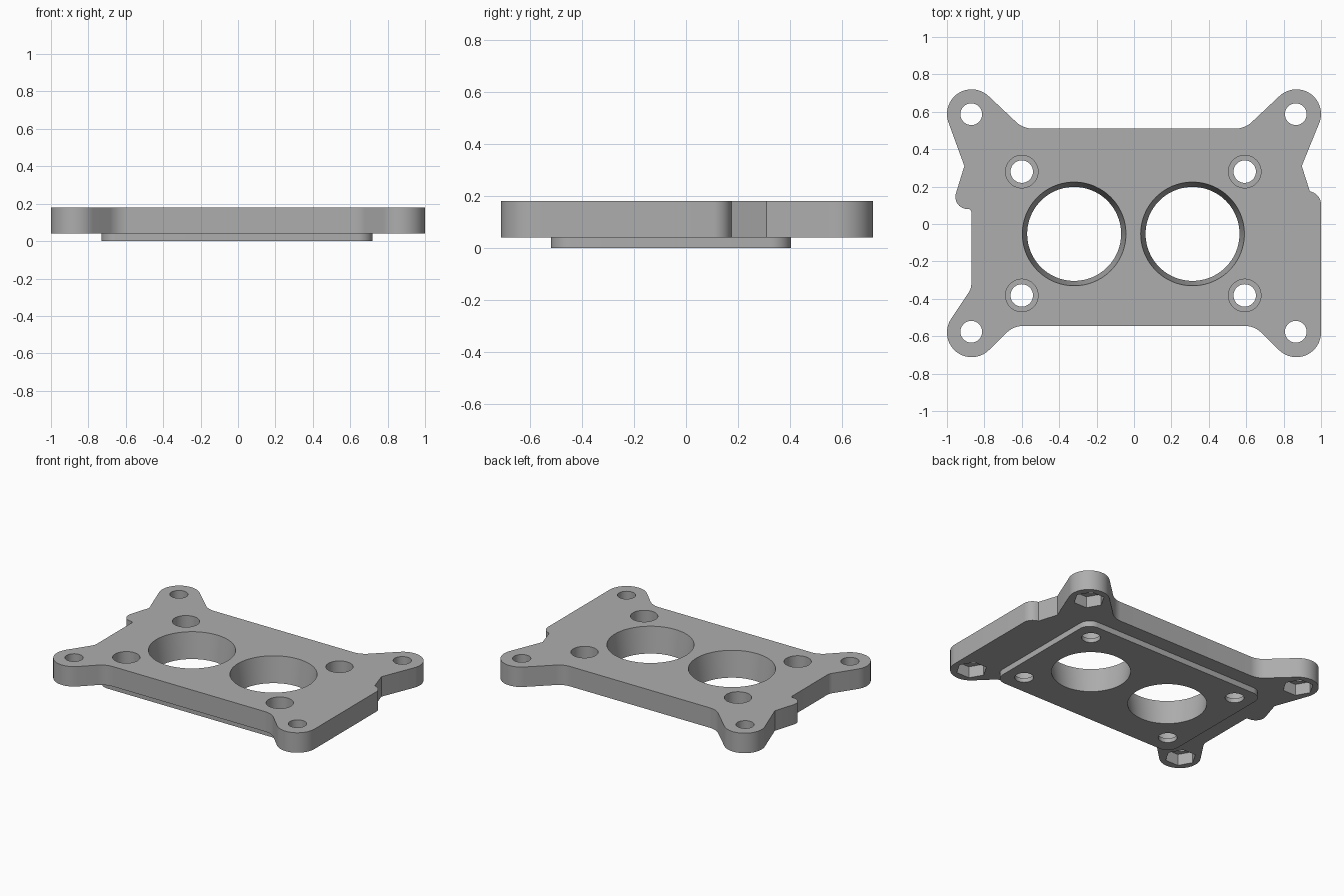
import bpy, bmesh, math
from mathutils import Vector

if "Cube" in bpy.data.objects:
    bpy.data.objects.remove(bpy.data.objects["Cube"])

metal = bpy.data.materials.new("grey metal")
metal.diffuse_color = (0.42, 0.42, 0.42, 1)
metal.use_nodes = True
metal.node_tree.nodes["Principled BSDF"].inputs["Base Color"].default_value = metal.diffuse_color


def arc(cx, cy, r, a0, a1, n=20):
    """Points along an arc, angles in degrees."""
    return [Vector((cx + r * math.cos(math.radians(a0 + (a1 - a0) * i / n)),
                    cy + r * math.sin(math.radians(a0 + (a1 - a0) * i / n))))
            for i in range(n + 1)]


def fillet(prev, corner, nxt, r, n=10):
    """Round the corner between two straight edges."""
    p, c, q = Vector(prev), Vector(corner), Vector(nxt)
    u, v = (p - c).normalized(), (q - c).normalized()
    half = u.angle(v) / 2
    a, b = c + u * r / math.tan(half), c + v * r / math.tan(half)
    mid = c + (u + v).normalized() * r / math.sin(half)
    s, e = a - mid, b - mid
    sweep = s.angle(e)
    return [mid + (s * math.sin((1 - i / n) * sweep) + e * math.sin(i / n * sweep))
            / math.sin(sweep) for i in range(n + 1)]


def prism(name, pts, z0, z1, top_scale=1, centre=(0, 0)):
    """Extrude an outline upwards, optionally widening toward the top."""
    bm = bmesh.new()
    c = Vector(centre)
    low = [bm.verts.new((p.x, p.y, z0)) for p in pts]
    high = [bm.verts.new((*(c + (p - c) * top_scale), z1)) for p in pts]
    bm.faces.new(low[::-1])
    bm.faces.new(high)
    for i in range(len(pts)):
        j = (i + 1) % len(pts)
        bm.faces.new((low[i], low[j], high[j], high[i]))
    me = bpy.data.meshes.new(name)
    bm.to_mesh(me)
    bm.free()
    me.materials.append(metal)
    ob = bpy.data.objects.new(name, me)
    bpy.context.collection.objects.link(ob)
    return ob


def disc(cx, cy, r, n=48, turn=0):
    return arc(cx, cy, r, turn, turn + 360, n)[:-1]


# Flange outline, counter-clockwise from the front left ear
outline = arc(-.868, -.58, .132, 148, 315)
outline += fillet((-.77, -.67), (-.645, -.545), (0, -.545), .13)
outline += fillet((0, -.545), (.645, -.545), (.77, -.67), .13)
outline += arc(.868, -.58, .132, 225, 360)
outline += fillet((1, -.5), (1, .155), (.94, .175), .07)
outline += [Vector((.94, .175)), Vector((.897, .31))]
outline += arc(.868, .588, .132, -18, 135)
outline += fillet((.77, .685), (.595, .51), (0, .51), .13)
outline += fillet((0, .51), (-.595, .51), (-.77, .685), .13)
outline += arc(-.868, .588, .132, 45, 198)
outline += [Vector((-.907, .31))]
outline += arc(-.89, .145, .065, 165, 270, 12)
outline += fillet((-.89, .08), (-.87, .08), (-.87, 0), .015, 4)
outline += fillet((-.87, 0), (-.87, -.345), (-.98, -.51), .08)
flange = prism("flange_plate", outline, .04, .18)

# Raised pad underneath, with rounded corners
x0, x1, y0, y1, r = -.73, .72, -.52, .405, .08
pad = prism("lower_pad",
            arc(x0 + r, y0 + r, r, 180, 270, 10) + arc(x1 - r, y0 + r, r, 270, 360, 10)
            + arc(x1 - r, y1 - r, r, 0, 90, 10) + arc(x0 + r, y1 - r, r, 90, 180, 10), 0, .08)

cutters = []
# Two tapered main bores
for x in (-.32, .313):
    scale = .277 / .251
    cutters.append(prism("bore_cutter", disc(x, -.053, .251, 96), 0, .18, scale, (x, -.053)))
    # Extend past both faces along the same taper
    for v in cutters[-1].data.vertices:
        d = -.02 if v.co.z < .09 else .02
        k = 1 + d * (.026 / .18) / .264
        v.co = (x + (v.co.x - x) * k, -.053 + (v.co.y + .053) * k, v.co.z + d)
# Ear bolt holes with hexagonal nut pockets below
for x in (-.87, .865):
    for y in (-.576, .587):
        cutters.append(prism("ear_hole_cutter", disc(x, y, .058), -.1, .3))
        cutters.append(prism("nut_pocket_cutter", disc(x, y, .1, 6), -.1, .12))
# Counterbored inner bolt holes
for x in (-.6, .592):
    for y in (-.382, .28):
        cutters.append(prism("inner_hole_cutter", disc(x, y, .06), -.1, .3))
        cutters.append(prism("counterbore_cutter", disc(x, y, .087), .03, .3))


def boolean(ob, other, op):
    m = ob.modifiers.new(op.lower(), 'BOOLEAN')
    m.operation, m.solver, m.object = op, 'EXACT', other


boolean(flange, pad, 'UNION')
for c in cutters:
    boolean(flange, c, 'DIFFERENCE')

# Bake the cuts, then remove the helpers
deps = bpy.context.evaluated_depsgraph_get()
baked = bpy.data.meshes.new_from_object(flange.evaluated_get(deps))
flange.modifiers.clear()
flange.data = baked
for ob in cutters + [pad]:
    bpy.data.objects.remove(ob)
flange.name = "adapter_plate"

bpy.context.view_layer.objects.active = flange
flange.select_set(True)
bpy.ops.object.shade_smooth_by_angle(angle=math.radians(30))
